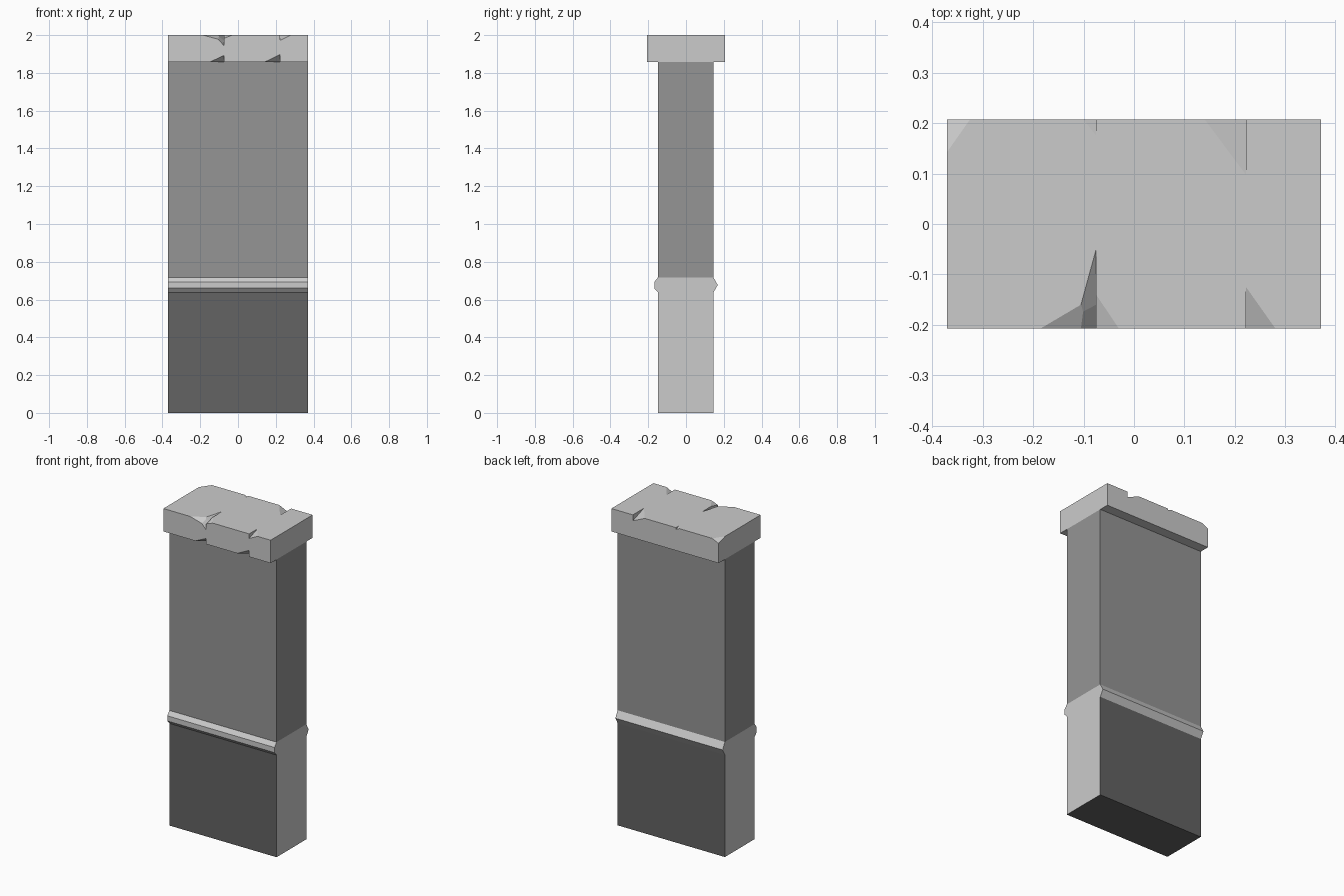
import bpy, bmesh
from mathutils import Vector

if "Cube" in bpy.data.objects:
    bpy.data.objects.remove(bpy.data.objects["Cube"])

HALF = 0.37          # half width in x
CAP_Y = 0.207        # half depth of the cap
CAP_Z = (1.857, 2.0)


def grey(name, v):
    mat = bpy.data.materials.new(name)
    mat.diffuse_color = (v, v, v, 1)
    mat.use_nodes = True
    mat.node_tree.nodes["Principled BSDF"].inputs["Base Color"].default_value = mat.diffuse_color
    return mat


STONE, PANEL, DARK = grey("stone", 0.51), grey("panel", 0.30), grey("dark", 0.125)


def make(name, bm):
    bmesh.ops.recalc_face_normals(bm, faces=bm.faces)
    mesh = bpy.data.meshes.new(name)
    bm.to_mesh(mesh)
    bm.free()
    obj = bpy.data.objects.new(name, mesh)
    bpy.context.collection.objects.link(obj)
    return obj


def extrude_profile(name, pts, *mats):
    """Extrude a (y, z) profile across the width; a second material goes on the ends."""
    bm = bmesh.new()
    face = bm.faces.new([bm.verts.new((-HALF, y, z)) for y, z in pts])
    res = bmesh.ops.extrude_face_region(bm, geom=[face], use_keep_orig=True)
    verts = [v for v in res["geom"] if isinstance(v, bmesh.types.BMVert)]
    bmesh.ops.translate(bm, verts=verts, vec=(2 * HALF, 0, 0))
    obj = make(name, bm)
    for m in mats:
        obj.data.materials.append(m)
    if len(mats) > 1:
        for p in obj.data.polygons:
            p.material_index = int(abs(p.normal.x) > 0.9)
    return obj


def slab(name, y0, y1, z0, z1, *mats):
    return extrude_profile(name, [(y0, z0), (y1, z0), (y1, z1), (y0, z1)], *mats)


# Wall panels and the moulding between them
slab("lower_panel", -0.148, 0.145, 0, 0.637, DARK, STONE)
slab("upper_panel", -0.148, 0.145, 0.718, CAP_Z[0], PANEL)
extrude_profile("moulding", [(-0.148, 0.637), (0.145, 0.637), (0.168, 0.677),
                             (0.145, 0.718), (-0.148, 0.718),
                             (-0.168, 0.692), (-0.168, 0.66)])

# Cap stone
cap = slab("cap_stone", -CAP_Y, CAP_Y, *CAP_Z, STONE)


def chip(x, front, top, dx, dy, dz, open_x=False):
    """Cut a corner wedge; its outer sides overshoot the cap for a clean cut."""
    e = 0.01
    sx = 1 if dx > 0 else -1
    sy = 1 if front else -1
    sz = -1 if top else 1
    k = 1 + e / dy + e / dz + (e / abs(dx) if open_x else 0)
    c = Vector((x - (sx * e if open_x else 0),
                -sy * (CAP_Y + e), CAP_Z[1] + e if top else CAP_Z[0] - e))
    offs = [(0, 0, 0), (dx * k, 0, 0), (0, sy * dy * k, 0), (0, 0, sz * dz * k)]
    bm = bmesh.new()
    v = [bm.verts.new(c + Vector(o)) for o in offs]
    for tri in ((0, 1, 2), (0, 1, 3), (0, 2, 3), (1, 2, 3)):
        bm.faces.new([v[i] for i in tri])
    cutter = make("chip_cutter", bm)
    cutter.hide_render = True
    cutter.data.materials.append(STONE)
    mod = cap.modifiers.new("chip", 'BOOLEAN')
    mod.operation = 'DIFFERENCE'
    mod.solver = 'EXACT'
    mod.object = cutter
    bpy.context.view_layer.objects.active = cap
    bpy.ops.object.modifier_apply(modifier=mod.name)
    bpy.data.objects.remove(cutter)


J1, J2 = -0.075, 0.222   # the two worn joint lines
# Front top chips
chip(J1, True, True, -0.11, 0.065, 0.03)
chip(J1, True, True, -0.043, 0.157, 0.04)
chip(J1, True, True, -0.05, 0.096, 0.055)
chip(J1, True, True, 0.045, 0.067, 0.017)
chip(J2, True, True, 0.058, 0.082, 0.028)
# Front bottom chips
chip(J1, True, False, -0.075, 0.05, 0.035)
chip(J2, True, False, -0.082, 0.05, 0.04)
# Back top chips and the broken back left corner
chip(J1, False, True, -0.025, 0.032, 0.011)
chip(J2, False, True, -0.082, 0.11, 0.037)
chip(-HALF, False, True, 0.045, 0.064, 0.02, open_x=True)
